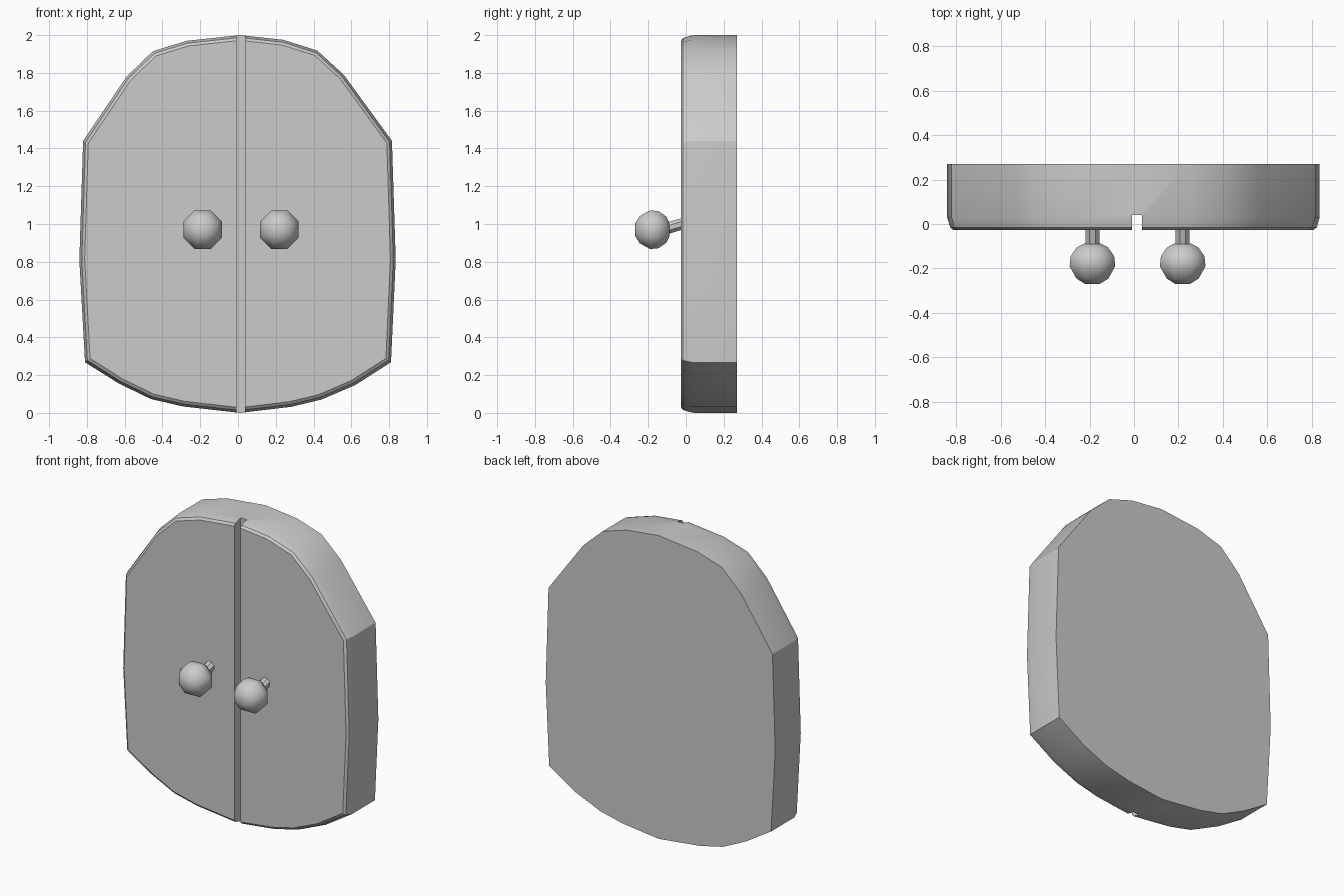
import bpy, bmesh, math

if "Cube" in bpy.data.objects:
    bpy.data.objects.remove(bpy.data.objects["Cube"])


def make_object(name, rings):
    """Skin a list of closed rings (equal counts) and cap both ends."""
    bm = bmesh.new()
    loops = [[bm.verts.new(p) for p in ring] for ring in rings]
    n = len(loops[0])
    for a, b in zip(loops, loops[1:]):
        for i in range(n):
            j = (i + 1) % n
            bm.faces.new((a[i], a[j], b[j], b[i]))
    bm.faces.new(loops[0])
    bm.faces.new(loops[-1])
    bmesh.ops.recalc_face_normals(bm, faces=bm.faces)
    mesh = bpy.data.meshes.new(name)
    bm.to_mesh(mesh)
    bm.free()
    obj = bpy.data.objects.new(name, mesh)
    bpy.context.collection.objects.link(obj)
    return obj


def smooth(obj, angle):
    bpy.ops.object.select_all(action='DESELECT')
    obj.select_set(True)
    bpy.context.view_layer.objects.active = obj
    bpy.ops.object.shade_smooth_by_angle(angle=math.radians(angle))


# Door outline, clockwise from the top
outline = [(0.01, 2.0), (0.24, 1.975), (0.42, 1.918), (0.56, 1.79), (0.815, 1.44),
           (0.835, 0.81), (0.81, 0.268), (0.62, 0.147), (0.44, 0.07), (0.28, 0.032),
           (0.01, 0.0), (-0.29, 0.034), (-0.46, 0.073), (-0.63, 0.155), (-0.81, 0.268),
           (-0.84, 0.81), (-0.82, 1.44), (-0.59, 1.78), (-0.45, 1.915), (-0.27, 1.97)]


def door_ring(y, inset):
    sx, sz = 1 - inset / 0.84, 1 - inset
    return [(x * sx, y, 1 + (z - 1) * sz) for x, z in outline]


# Rounded front edge, flat back
door = make_object("double_door", [door_ring(0.27, 0), door_ring(0.03, 0),
                                   door_ring(-0.015, 0.013), door_ring(-0.027, 0.028)])

# Groove between the two leaves
x0, x1 = -0.008, 0.036
groove = make_object("groove_cutter", [[(x0, y, -0.2), (x1, y, -0.2), (x1, y, 2.2), (x0, y, 2.2)]
                                       for y in (-0.2, 0.04)])
cut = door.modifiers.new("groove", 'BOOLEAN')
cut.object = groove
cut.operation = 'DIFFERENCE'
cut.solver = 'EXACT'
bpy.context.view_layer.update()
bpy.context.view_layer.objects.active = door
bpy.ops.object.modifier_apply(modifier=cut.name)
bpy.data.objects.remove(groove)
smooth(door, 30)


def turned(name, cx, profile, sides=8):
    """Rings around the y axis from (y, radius, centre z)."""
    rings = []
    for y, r, cz in profile:
        angles = [2 * math.pi * (i + 0.5) / sides for i in range(sides)]
        rings.append([(cx + r * math.cos(a), y, cz + r * math.sin(a)) for a in angles])
    obj = make_object(name, rings)
    smooth(obj, 40)


# Faceted knobs on short sloping stems
knob = [(-0.27, 0.035, 0.97), (-0.245, 0.078, 0.97), (-0.19, 0.111, 0.97),
        (-0.145, 0.106, 0.97), (-0.105, 0.076, 0.97), (-0.088, 0.04, 0.97)]
stem = [(0.0, 0.034, 1.007), (-0.13, 0.034, 0.968)]
for side, cx in (("left", -0.187), ("right", 0.219)):
    turned(side + "_knob", cx, knob)
    turned(side + "_knob_stem", cx, stem)
